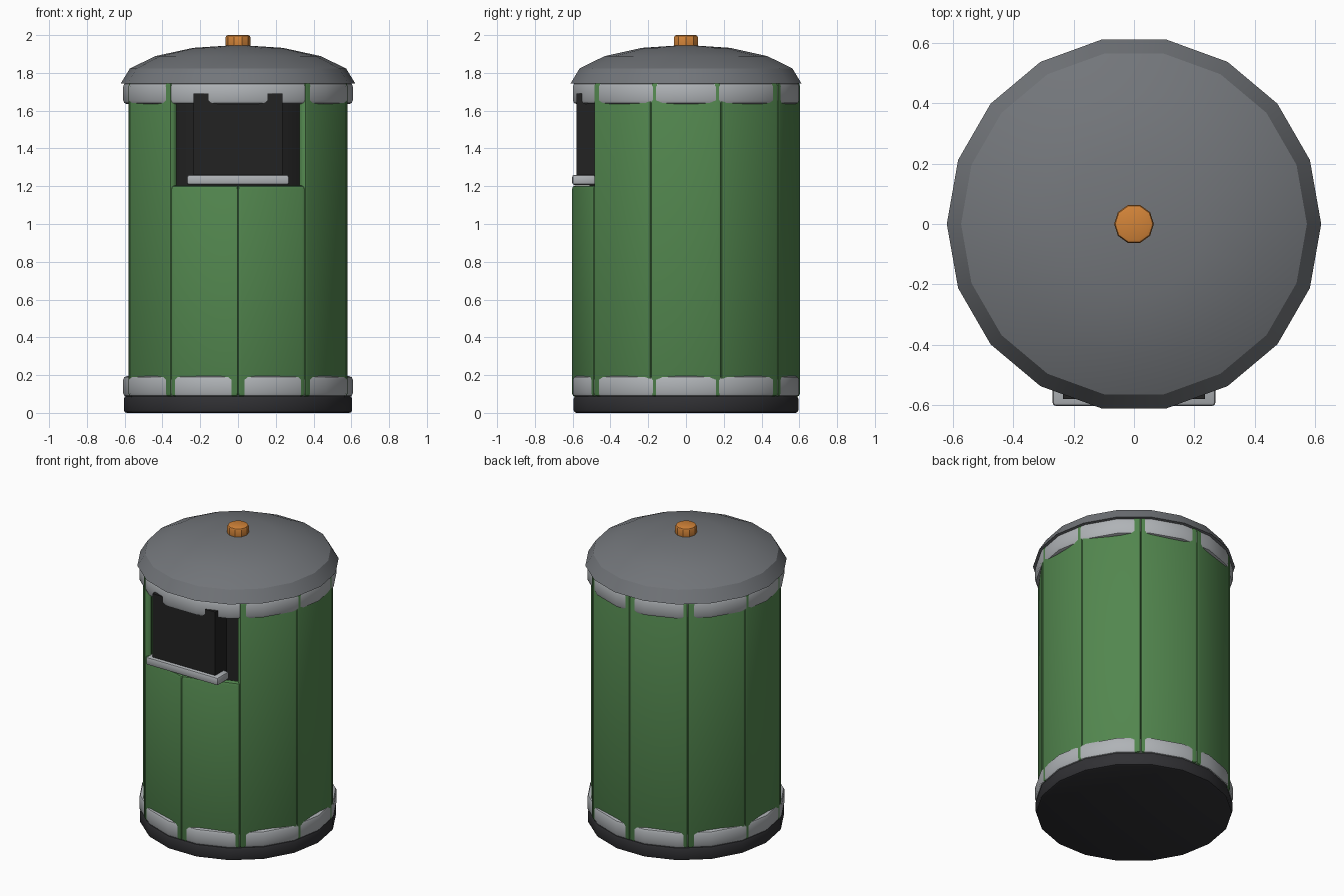
import bpy, bmesh, math
from mathutils import Matrix

cube = bpy.data.objects.get("Cube")
if cube:
    bpy.data.objects.remove(cube, do_unlink=True)


def material(name, r, g, b, rough=0.6):
    m = bpy.data.materials.new(name)
    m.use_nodes = True
    m.diffuse_color = (r, g, b, 1)
    bsdf = m.node_tree.nodes["Principled BSDF"]
    bsdf.inputs["Base Color"].default_value = (r, g, b, 1)
    bsdf.inputs["Roughness"].default_value = rough
    return m


GREEN = material("panel green", 0.085, 0.24, 0.077)
SILVER = material("pale metal", 0.43, 0.45, 0.47)
GREY = material("lid grey", 0.17, 0.18, 0.195)
CHARCOAL = material("base charcoal", 0.03, 0.03, 0.034)
BLACK = material("opening black", 0.016, 0.016, 0.016)
ORANGE = material("knob orange", 0.65, 0.23, 0.04)


def finish(name, bm, mat, bevel=0.0, segments=2):
    """Turn a bmesh into a bevelled, smooth-shaded object."""
    bmesh.ops.recalc_face_normals(bm, faces=bm.faces)
    if bevel:
        edges = [e for e in bm.edges if e.calc_face_angle(0) > math.radians(40)]
        bmesh.ops.bevel(bm, geom=edges, offset=bevel, segments=segments,
                        profile=0.5, affect='EDGES', clamp_overlap=True)
    mesh = bpy.data.meshes.new(name)
    bm.to_mesh(mesh)
    bm.free()
    mesh.materials.append(mat)
    obj = bpy.data.objects.new(name, mesh)
    bpy.context.collection.objects.link(obj)
    bpy.ops.object.select_all(action='DESELECT')
    obj.select_set(True)
    bpy.context.view_layer.objects.active = obj
    bpy.ops.object.shade_smooth_by_angle(angle=math.radians(30))
    return obj


def box(name, lo, hi, mat, bevel=0.0, turn=0.0):
    """Box between two corners, turned about the vertical axis."""
    bm = bmesh.new()
    bmesh.ops.create_cube(bm, size=1)
    for v in bm.verts:
        v.co = [(a + b) / 2 + c * (b - a) for a, b, c in zip(lo, hi, v.co)]
    bm.transform(Matrix.Rotation(turn, 4, 'Z'))
    return finish(name, bm, mat, bevel)


def lathe(name, profile, mat, sides=18, bevel=0.0, closed=False):
    """Spin a (radius, height) profile about the vertical axis."""
    bm = bmesh.new()
    verts = [bm.verts.new((r, 0, z)) for r, z in profile]
    pairs = list(zip(verts, verts[1:]))
    if closed:
        pairs.append((verts[-1], verts[0]))
    edges = [bm.edges.new(p) for p in pairs]
    bmesh.ops.spin(bm, geom=verts + edges, cent=(0, 0, 0), axis=(0, 0, 1),
                   angle=math.tau, steps=sides)
    bmesh.ops.remove_doubles(bm, verts=bm.verts, dist=0.0005)
    return finish(name, bm, mat, bevel)


def drum(name, radius, z0, z1, mat, sides=18, bevel=0.0):
    return lathe(name, [(0, z0), (radius, z0), (radius, z1), (0, z1)],
                 mat, sides, bevel)


# Base and dark inner bin
drum("base", 0.604, 0, 0.09, CHARCOAL, bevel=0.015)
drum("inner_bin", 0.52, 0.05, 1.745, BLACK)

# Ten slab panels; the two at the front stop below the opening
PANELS, APOTHEM = 10, 0.58
half = APOTHEM * math.tan(math.pi / PANELS)
for i in range(PANELS):
    top = 1.205 if i in (0, PANELS - 1) else 1.75
    box(f"panel_{i + 1}", (-half, -APOTHEM, 0.085),
        (half, -APOTHEM + 0.05, top), GREEN, bevel=0.02,
        turn=(i + 0.5) * math.tau / PANELS)

# Metal bands around the foot and the rim
for name, z0, z1 in (("lower_band", 0.085, 0.195), ("upper_band", 1.635, 1.748)):
    lathe(name, [(0.54, z0), (0.608, z0), (0.608, z1), (0.54, z1)],
          SILVER, bevel=0.02, closed=True)

# Opening flap and the metal sill below it
box("opening_flap", (-0.235, -0.58, 1.22), (0.235, -0.44, 1.69), BLACK)
box("opening_sill", (-0.27, -0.603, 1.207), (0.27, -0.48, 1.26), SILVER, bevel=0.012)

# Domed lid with a flat underside, and its knob
dome = [(0, 1.745)]
for step in range(5):
    a = step * math.pi / 8
    dome.append((0.62 * math.cos(a), 1.745 + 0.203 * math.sin(a)))
lathe("lid", dome, GREY)
drum("lid_knob", 0.066, 1.92, 2.0, ORANGE, sides=10, bevel=0.012)
